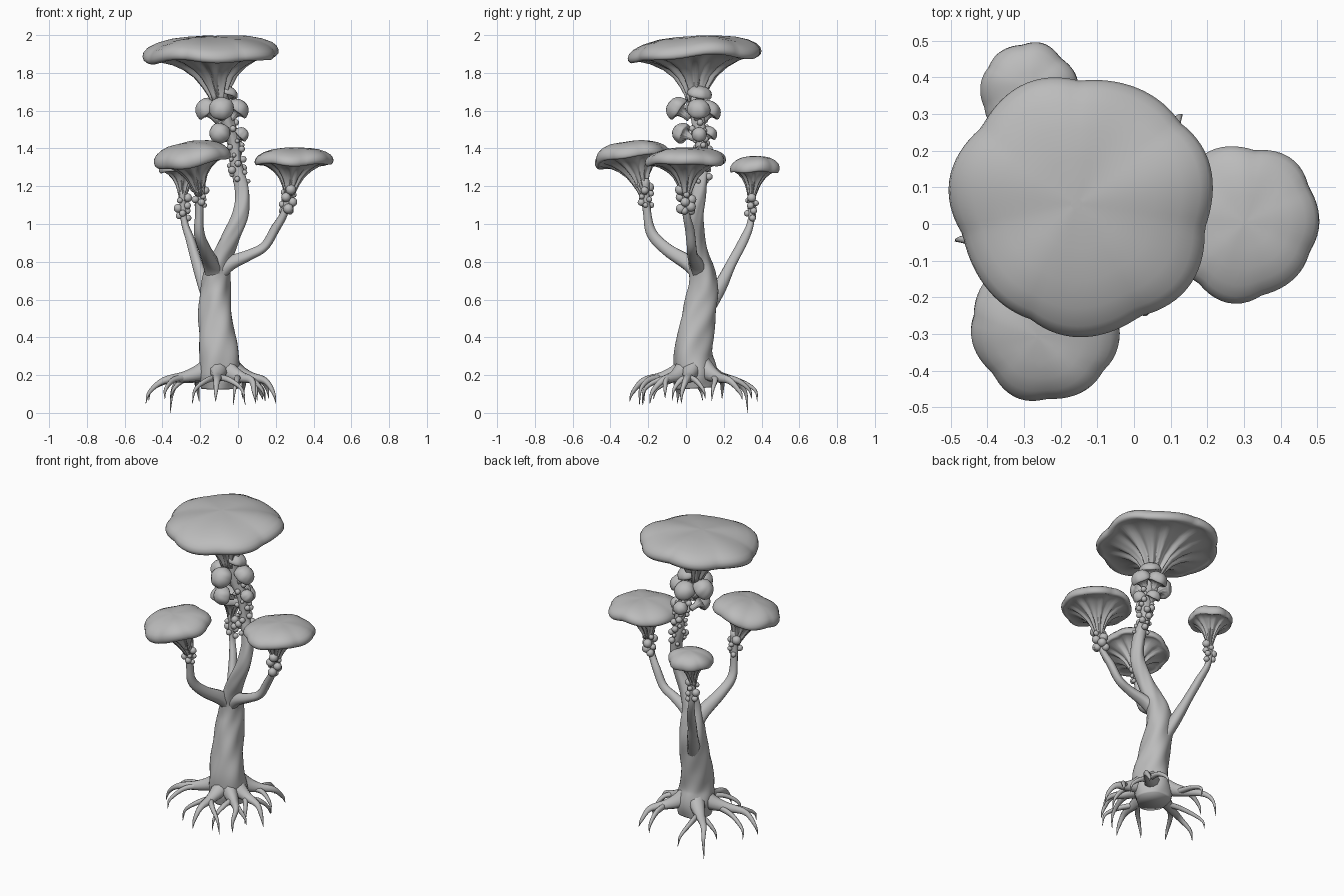
import bpy, bmesh, math, random
from mathutils import Vector, Quaternion

random.seed(4)
if "Cube" in bpy.data.objects:
    bpy.data.objects.remove(bpy.data.objects["Cube"])

grey = bpy.data.materials.new("plain_grey")
grey.use_nodes = True
grey.diffuse_color = (0.5, 0.5, 0.5, 1)
grey.node_tree.nodes["Principled BSDF"].inputs["Base Color"].default_value = (0.5, 0.5, 0.5, 1)


def finish(name, bm):
    bmesh.ops.recalc_face_normals(bm, faces=bm.faces)
    for f in bm.faces:
        f.smooth = True
    me = bpy.data.meshes.new(name)
    bm.to_mesh(me)
    bm.free()
    me.materials.append(grey)
    ob = bpy.data.objects.new(name, me)
    bpy.context.collection.objects.link(ob)


def loft(name, rings):
    """Skin a list of closed rings and close both ends."""
    bm = bmesh.new()
    rows = [[bm.verts.new(p) for p in ring] for ring in rings]
    n = len(rows[0])
    for a, b in zip(rows, rows[1:]):
        for i in range(n):
            j = (i + 1) % n
            bm.faces.new((a[i], a[j], b[j], b[i]))
    bm.faces.new(rows[0])
    bm.faces.new(rows[-1])
    finish(name, bm)


def smooth_path(points, steps):
    """Catmull-Rom resampling of (x, y, z, radius) points."""
    p = [Vector(q) for q in points]
    p = [2 * p[0] - p[1]] + p + [2 * p[-1] - p[-2]]
    out = []
    for a, b, c, d in zip(p, p[1:], p[2:], p[3:]):
        for k in range(steps):
            t = k / steps
            out.append(b + (c - a) * t / 2 + (a - 2.5 * b + 2 * c - d / 2) * t * t
                       + (1.5 * b - 1.5 * c + (d - a) / 2) * t ** 3)
    return out + [p[-2]]


def tube(name, points, sides=14, steps=6, flute=0.06, twist=6):
    path = smooth_path(points, steps)
    last, q, rings = Vector((0, 0, 1)), Quaternion(), []
    for k, p in enumerate(path):
        ahead, back = path[min(k + 1, len(path) - 1)], path[max(k - 1, 0)]
        tan = (ahead - back).to_3d().normalized()
        q = last.rotation_difference(tan) @ q
        last = tan
        ring = []
        for i in range(sides):
            a = math.tau * i / sides
            r = max(p.w, 0.001) * (1 + flute * math.sin(3 * a + twist * p.z)
                                   + flute * 0.6 * math.sin(5 * a - 3 * twist * p.z))
            ring.append(p.to_3d() + q @ Vector((r * math.cos(a), r * math.sin(a), 0)))
        rings.append(ring)
    loft(name, rings)


# Cap section: (radius, height, gill strength, lobe strength)
WIDE = [(.13, 0, .05, 0), (.145, .1, .12, 0), (.19, .22, .16, 0), (.28, .37, .14, .1),
        (.43, .5, .1, .3), (.62, .6, .07, .6), (.82, .66, .05, .9), (.91, .65, .02, 1),
        (.965, .64, 0, 1), (1, .67, 0, 1), (1.01, .72, 0, 1), (.99, .78, 0, 1),
        (.93, .84, 0, .9), (.8, .905, 0, .7), (.6, .96, 0, .5), (.35, .99, 0, .2), (.05, 1, 0, 0)]
ROUND = [(.3, 0, .04, 0), (.3, .25, .08, 0), (.42, .42, .08, 0), (.75, .5, .05, .5),
         (.94, .48, 0, 1), (1, .54, 0, 1), (.98, .65, 0, 1), (.88, .78, 0, 1),
         (.7, .89, 0, .5), (.42, .97, 0, 0), (.05, 1, 0, 0)]


def mushroom(name, base, top, radius, up=(0, 0, 1), section=WIDE, depth=.04, phase=0.0, sides=72):
    base, top = Vector(base), Vector(top)
    q = Vector((0, 0, 1)).rotation_difference(Vector(up).normalized())
    rings = []
    for r, h, gill, lobe in section:
        ring = []
        for i in range(sides):
            a = math.tau * i / sides
            edge = depth * (1.3 * abs(math.sin(3.5 * a + phase)) - .8
                            + sum(.35 * math.sin(n * a + n * n * phase) for n in (2, 3, 5)))
            ribs = gill * (math.sin(11 * a + phase) + .5 * math.sin(18 * a))
            s = radius * r * (1 + lobe * edge + ribs)
            wave = radius * depth * lobe * (.6 * math.sin(3 * a + 2 * phase) + .5 * math.sin(5 * a))
            ring.append(base + (top - base) * h + q @ Vector((s * math.cos(a), s * math.sin(a), wave)))
        rings.append(ring)
    loft(name, rings)


def berries(name, path, low, high, count, size, spread):
    """Cluster of beads hugging a stem between two heights."""
    bm = bmesh.new()
    pts = [p for p in smooth_path(path, 12) if low <= p.z <= high]
    for k in range(count):
        p = pts[int(k * len(pts) / count)]
        a = k * 2.4 + random.uniform(-.5, .5)
        r = size * random.uniform(.6, 1.2)
        d = p.w + spread * r
        made = bmesh.ops.create_icosphere(bm, subdivisions=3, radius=r)
        bmesh.ops.translate(bm, verts=made["verts"],
                            vec=p.to_3d() + Vector((d * math.cos(a), d * math.sin(a), 0)))
    finish(name, bm)


# Trunk, running on into the main branch
trunk = [(-.1, .055, .13, .1), (-.1, .05, .2, .113), (-.1, .035, .3, .103), (-.11, .05, .42, .094),
         (-.118, .075, .55, .087), (-.118, .093, .65, .08), (-.11, .088, .74, .069)]
main = [(-.088, .07, .82, .056), (-.045, .052, .92, .048), (.012, .05, 1.05, .042),
        (.022, .07, 1.18, .037), (-.01, .085, 1.32, .032), (-.025, .08, 1.45, .032),
        (-.07, .06, 1.58, .037), (-.1, .05, 1.7, .042)]
tube("trunk", trunk + main, sides=36, steps=8, flute=.05, twist=9)

# Side branches
left = [(-.11, .08, .73, .045), (-.04, .055, .79, .037), (.06, .035, .835, .028), (.14, .03, .88, .025),
        (.195, .02, .97, .024), (.25, 0, 1.07, .02), (.275, 0, 1.22, .026)]
front = [(-.113, .1, .67, .045), (-.135, .035, .775, .043), (-.175, -.1, .865, .033), (-.205, -.18, .95, .028),
         (-.205, -.205, 1.06, .022), (-.2, -.22, 1.24, .026)]
back = [(-.13, .1, .53, .04), (-.175, .18, .67, .035), (-.215, .24, .79, .027), (-.25, .305, .91, .024),
        (-.285, .345, 1.02, .018), (-.295, .345, 1.18, .02)]
for name, path in (("left", left), ("front", front), ("back", back)):
    tube(name + "_branch", path)

# Large caps
mushroom("crown_cap", (-.1, .05, 1.65), (-.155, .055, 1.995), .35, up=(-.03, -.04, 1), phase=.7, sides=110)
mushroom("left_cap", (.272, 0, 1.15), (.303, .005, 1.405), .208, phase=1.4)
mushroom("front_cap", (-.2, -.22, 1.15), (-.26, -.308, 1.43), .199, up=(-.16, -.14, 1), phase=2.2)
mushroom("back_cap", (-.295, .345, 1.12), (-.283, .37, 1.36), .13, phase=.3)

# Small caps growing outwards from the main branch
small = [((-.085, .02, 1.56), (-.09, -.09, 1.645), .066), ((-.07, .05, 1.45), (-.115, -.065, 1.5), .056),
         ((-.1, .06, 1.54), (-.205, .055, 1.65), .064), ((-.05, .06, 1.54), (.03, .07, 1.65), .062),
         ((-.08, .06, 1.63), (-.055, .08, 1.73), .066), ((-.03, .07, 1.43), (.045, .07, 1.5), .04),
         ((-.07, .08, 1.53), (-.08, .15, 1.645), .064), ((-.04, .09, 1.43), (-.05, .145, 1.51), .044)]
for k, (base, top, r) in enumerate(small):
    mushroom(f"small_cap_{k + 1}", base, top, r, up=Vector(top) - Vector(base),
             section=ROUND, depth=.03, phase=k, sides=36)

# Berry clusters
berries("main_berries", main, 1.22, 1.55, 36, .018, .5)
berries("left_berries", left, 1.06, 1.19, 11, .023, .3)
berries("front_berries", front, 1.09, 1.22, 11, .023, .3)
berries("back_berries", back, 1.02, 1.15, 9, .021, .3)


def root_point(deg, dist, z, r):
    a = math.radians(deg)
    return (-.1 + dist * math.cos(a), .05 + dist * math.sin(a), z, r)


# Roots: bearing in degrees, reach, tip height, each with rootlets splitting off
roots = [(47, .34, .07), (133, .38, 0), (194, .4, .05), (267, .35, .06), (309, .31, .05), (346, .31, .05)]
for k, (deg, reach, tip) in enumerate(roots):
    bend = random.uniform(-6, 6)
    tube(f"root_{k + 1}", [root_point(deg, .03, .28, .045), root_point(deg, .09, .22, .047),
                           root_point(deg + bend, .1 + (reach - .1) * .3, .19, .03),
                           root_point(deg + bend, .1 + (reach - .1) * .7, .17, .018),
                           root_point(deg, reach * .95, .11, .01), root_point(deg, reach, tip, .001)], sides=10)
    for side, start in ((-1, .14), (1, .18)):
        far = reach * random.uniform(.75, .95)
        turn = side * random.uniform(14, 26)
        tube(f"rootlet_{k + 1}_{'a' if side < 0 else 'b'}",
             [root_point(deg + bend, start, .188, .018),
              root_point(deg + turn * .6, (start + far) / 2, .174, .015),
              root_point(deg + turn, far * .96, .125, .009),
              root_point(deg + turn * 1.1, far, random.uniform(.04, .08), .001)], sides=8)
